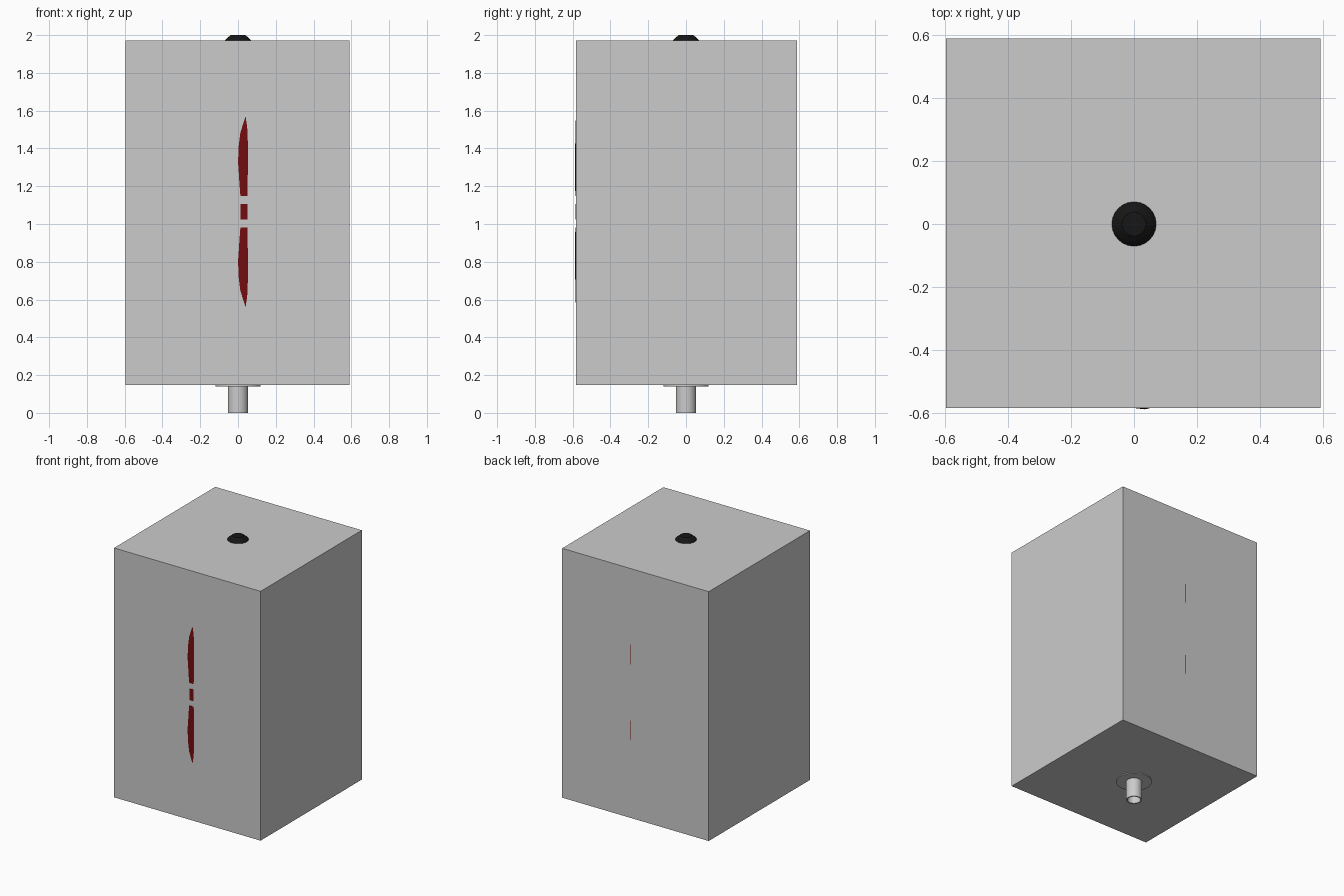
import bpy, bmesh, math

if "Cube" in bpy.data.objects:
    bpy.data.objects.remove(bpy.data.objects["Cube"])

def material(name, rgb):
    m = bpy.data.materials.new(name)
    m.diffuse_color = (*rgb, 1)
    m.use_nodes = True
    m.node_tree.nodes["Principled BSDF"].inputs["Base Color"].default_value = m.diffuse_color
    return m

red = material("blade_red", (0.17, 0.004, 0.005))
black = material("cap_black", (0.008, 0.008, 0.008))

def finish(name, bm, mat=None, smooth=False):
    bmesh.ops.recalc_face_normals(bm, faces=bm.faces)
    me = bpy.data.meshes.new(name)
    bm.to_mesh(me)
    bm.free()
    ob = bpy.data.objects.new(name, me)
    bpy.context.collection.objects.link(ob)
    if mat:
        me.materials.append(mat)
    if smooth:
        bpy.ops.object.select_all(action='DESELECT')
        ob.select_set(True)
        bpy.context.view_layer.objects.active = ob
        bpy.ops.object.shade_smooth_by_angle(angle=math.radians(35))
    return ob

def box(name, lo, hi):
    bm = bmesh.new()
    bmesh.ops.create_cube(bm, size=1)
    for v in bm.verts:
        v.co = [(a + b) / 2 + c * (b - a) for a, b, c in zip(lo, hi, v.co)]
    return finish(name, bm)

def lathe(name, profile, mat=None, steps=32):
    bm = bmesh.new()
    vs = [bm.verts.new((r, 0, z)) for r, z in profile]
    es = [bm.edges.new(p) for p in zip(vs, vs[1:])]
    bmesh.ops.spin(bm, geom=vs + es, axis=(0, 0, 1), cent=(0, 0, 0),
                   angle=math.tau, steps=steps)
    bmesh.ops.remove_doubles(bm, verts=bm.verts, dist=1e-5)
    return finish(name, bm, mat, True)

# Housing block
box("housing", (-0.595, -0.583, 0.147), (0.591, 0.587, 1.971))

# Hollow shaft, base washer and top cap
lathe("shaft", [(0.045, 1.96), (0.045, 0.0), (0.054, 0.0), (0.054, 1.96)])
lathe("base_washer", [(0.054, 0.141), (0.12, 0.141), (0.12, 0.15)])
lathe("top_cap", [(0.073, 1.965), (0.07, 1.972), (0.055, 1.987),
                  (0.038, 2.0), (0, 2.0)], black, 24)

# Blade surfaces emerging from the housing; rows are (height from middle, left, right)
MID = 1.065

def blade_piece(name, rows, y_face, y_out):
    bm = bmesh.new()
    rings = []
    for h, x0, x1, bulge in rows:
        y = y_face + (y_out - y_face) * bulge
        pts = [(x0, y_face), (x0 * 0.35 + x1 * 0.65, y), (x1, y_face)]
        rings.append([bm.verts.new((px, py, MID + h)) for px, py in pts])
    for a, b in zip(rings, rings[1:]):
        for i in range(3):
            j = (i + 1) % 3
            bm.faces.new((a[i], a[j], b[j], b[i]))
    bm.faces.new(rings[0])
    bm.faces.new(rings[-1])
    return finish(name, bm, red, True)

half = [(0.083, 0.009, 0.052, 0.8), (0.16, 0.003, 0.053, 0.95),
        (0.26, -0.004, 0.055, 1.0), (0.34, -0.002, 0.055, 0.9),
        (0.42, 0.008, 0.053, 0.7), (0.46, 0.02, 0.05, 0.4),
        (0.507, 0.039, 0.042, 0.1)]
for label, s in (("upper", 1), ("lower", -1)):
    blade_piece(f"front_blade_{label}", [(s * h, a, b, k) for h, a, b, k in half],
                -0.5825, -0.587)
    # Sliver of the rear blade
    blade_piece(f"rear_blade_{label}", [(s * h, 0.039, 0.042, 1) for h in (0.205, 0.35)],
                0.5865, 0.5876)
blade_piece("front_blade_middle", [(h, 0.01, 0.051, 0.8) for h in (-0.042, 0.042)],
            -0.5825, -0.587)
